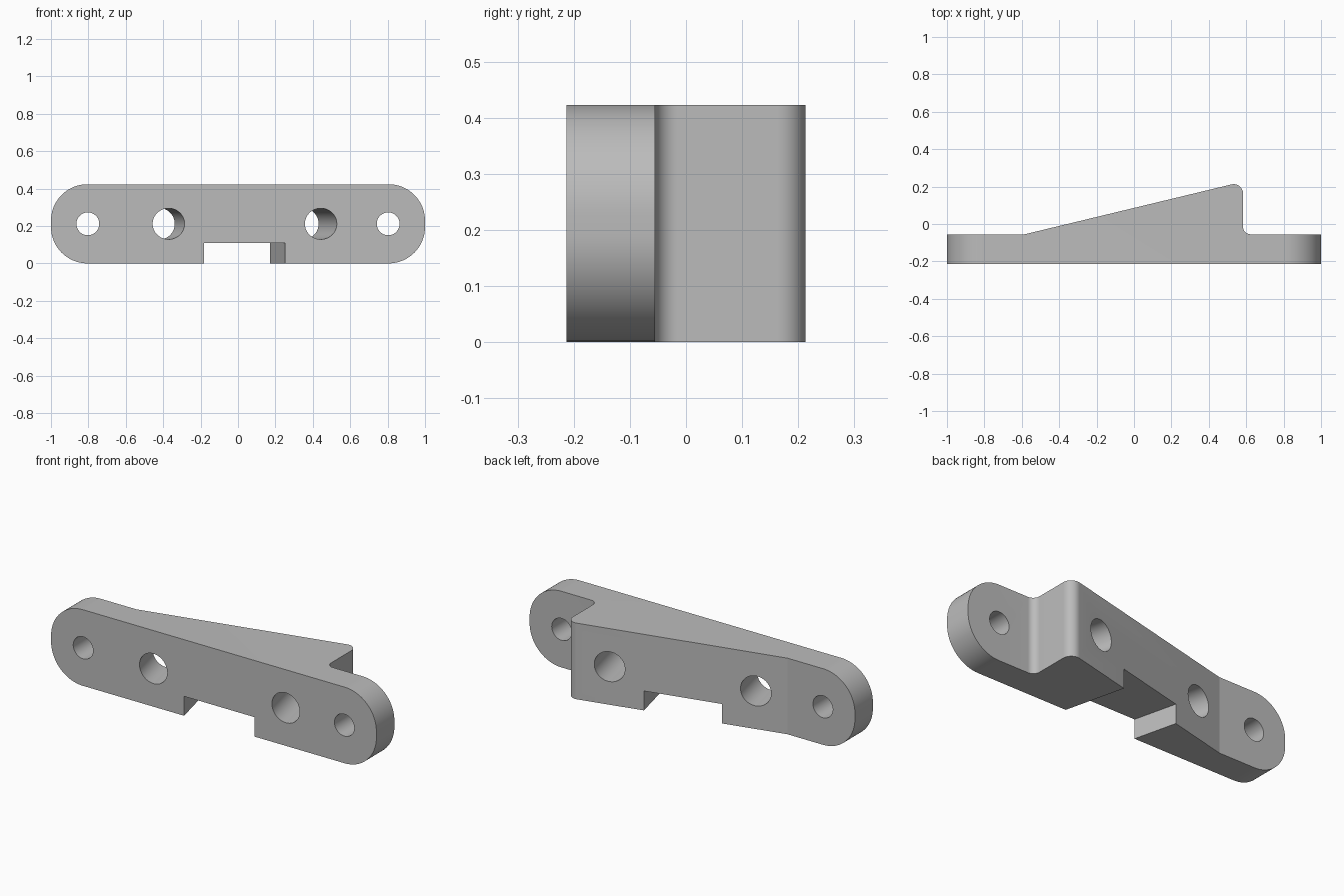
import bpy
import bmesh
from math import sin, cos, pi, radians
from mathutils import Matrix

if "Cube" in bpy.data.objects:
    bpy.data.objects.remove(bpy.data.objects["Cube"], do_unlink=True)

HEIGHT = 0.423
FRONT, PLATE_BACK = -0.213, -0.055
TILT = radians(13.6)                      # slope of the wedge face
MID = HEIGHT / 2


def arc(cx, cy, r, start, end, steps=14):
    angles = [radians(start + (end - start) * i / steps) for i in range(steps + 1)]
    return [(cx + r * cos(a), cy + r * sin(a)) for a in angles]


def new_object(name, bm):
    bmesh.ops.recalc_face_normals(bm, faces=bm.faces)
    mesh = bpy.data.meshes.new(name)
    bm.to_mesh(mesh)
    bm.free()
    obj = bpy.data.objects.new(name, mesh)
    bpy.context.collection.objects.link(obj)
    return obj


def prism(name, points, to_3d, offset):
    bm = bmesh.new()
    face = bm.faces.new([bm.verts.new(to_3d(u, v)) for u, v in points])
    side = bmesh.ops.extrude_face_region(bm, geom=[face])["geom"]
    verts = [v for v in side if isinstance(v, bmesh.types.BMVert)]
    bmesh.ops.translate(bm, verts=verts, vec=offset)
    return new_object(name, bm)


def rod(name, x, radius, tilt):
    # Round cutter whose axis crosses the front face at x
    bm = bmesh.new()
    bmesh.ops.create_cone(bm, cap_ends=True, segments=64, radius1=radius,
                          radius2=radius, depth=2)
    place = (Matrix.Translation((x, FRONT, MID)) @ Matrix.Rotation(tilt, 4, 'Z')
             @ Matrix.Rotation(pi / 2, 4, 'X'))
    bm.transform(place)
    return new_object(name, bm)


def combine(target, tool, operation):
    mod = target.modifiers.new(tool.name, 'BOOLEAN')
    mod.operation, mod.solver, mod.object = operation, 'EXACT', tool
    bpy.context.view_layer.objects.active = target
    bpy.ops.object.modifier_apply(modifier=mod.name)
    bpy.data.objects.remove(tool, do_unlink=True)


# Plan profile: flat plate with a filleted wedge behind it
plan = [(-1.1, FRONT), (1.1, FRONT), (1.1, PLATE_BACK)]
plan += arc(0.623, PLATE_BACK + 0.04, 0.04, 270, 180)
plan += arc(0.533, 0.163, 0.05, 0, 90 + 13.6)
plan += [(-0.585, PLATE_BACK), (-1.1, PLATE_BACK)]
bracket = prism("wedge_bracket", plan, lambda u, v: (u, v, 0), (0, 0, HEIGHT))

# Rounded ends
R = 0.195
outline = []
for cx, cz, start in ((1 - R, HEIGHT - R, 0), (R - 1, HEIGHT - R, 90),
                      (R - 1, R, 180), (1 - R, R, 270)):
    outline += arc(cx, cz, R, start, start + 90, 20)
combine(bracket, prism("end_rounding", outline, lambda u, v: (u, -0.5, v), (0, 1, 0)),
        'INTERSECT')

# Straight mounting holes, and larger holes square to the sloping face
for x in (-0.803, 0.803):
    combine(bracket, rod("mounting_hole", x, 0.061, 0), 'DIFFERENCE')
for x in (-0.371, 0.443):
    combine(bracket, rod("slanted_hole", x, 0.083, TILT), 'DIFFERENCE')

# Slanted slot through the underside
shift = sin(TILT) / cos(TILT)
slot = [(x - shift * d, FRONT + d) for x, d in
        ((-0.182, -0.1), (0.252, -0.1), (0.252, 0.6), (-0.182, 0.6))]
combine(bracket, prism("slot", slot, lambda u, v: (u, v, -0.1), (0, 0, 0.208)),
        'DIFFERENCE')

# Plain grey finish
grey = bpy.data.materials.new("grey")
grey.use_nodes = True
colour = (0.5, 0.5, 0.5, 1)
grey.diffuse_color = colour
grey.node_tree.nodes["Principled BSDF"].inputs["Base Color"].default_value = colour
bracket.data.materials.clear()
bracket.data.materials.append(grey)

bpy.ops.object.select_all(action='DESELECT')
bracket.select_set(True)
bpy.context.view_layer.objects.active = bracket
bpy.ops.object.shade_smooth_by_angle(angle=radians(11))
